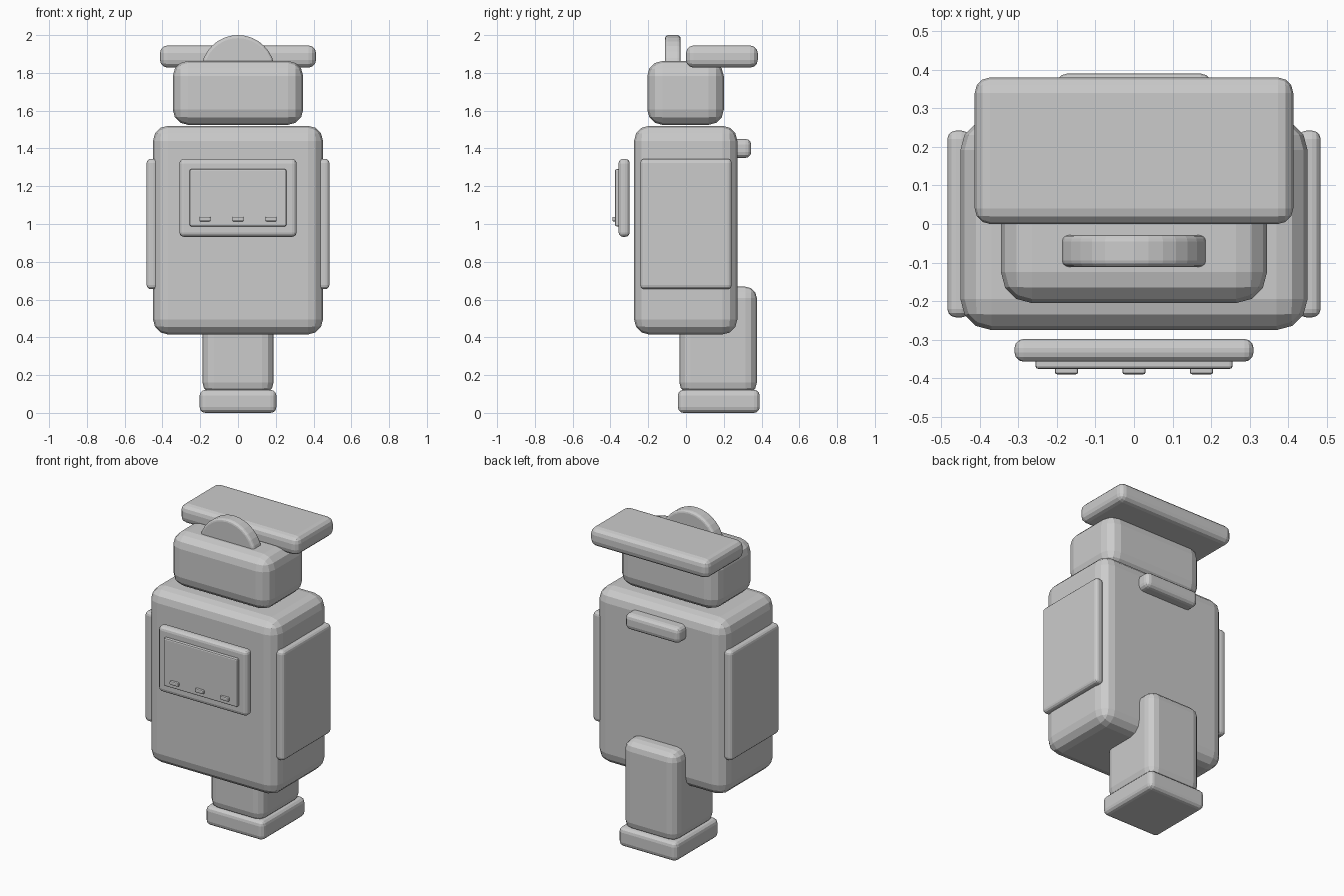
import bpy, bmesh, math
from mathutils import Matrix, Vector

if "Cube" in bpy.data.objects:
    bpy.data.objects.remove(bpy.data.objects["Cube"])

# one plain colour for the whole robot
grey = bpy.data.materials.new("plain grey")
grey.diffuse_color = (0.6, 0.6, 0.6, 1)
grey.use_nodes = True
grey.node_tree.nodes["Principled BSDF"].inputs["Base Color"].default_value = grey.diffuse_color


def finish(name, bm, bevel, segments):
    mesh = bpy.data.meshes.new(name)
    bmesh.ops.recalc_face_normals(bm, faces=bm.faces)
    bm.to_mesh(mesh)
    bm.free()
    mesh.materials.append(grey)
    obj = bpy.data.objects.new(name, mesh)
    bpy.context.collection.objects.link(obj)
    mod = obj.modifiers.new("rounded edges", 'BEVEL')
    mod.width = bevel
    mod.segments = segments
    mod.limit_method = 'ANGLE'
    mod.angle_limit = math.radians(40)
    return obj


def box(name, x, y, z, bevel, segments=3):
    """Rounded box from (min, max) pairs."""
    lo, hi = Vector((x[0], y[0], z[0])), Vector((x[1], y[1], z[1]))
    bm = bmesh.new()
    bmesh.ops.create_cube(bm, size=1, matrix=Matrix.Translation(
        (lo + hi) / 2) @ Matrix.Diagonal((*(hi - lo), 1)))
    return finish(name, bm, bevel, segments)


# main masses
box("body", (-0.45, 0.45), (-0.275, 0.272), (0.415, 1.52), 0.08)
box("head", (-0.345, 0.345), (-0.205, 0.20), (1.525, 1.863), 0.08)
box("leg", (-0.188, 0.188), (-0.035, 0.375), (0.10, 0.668), 0.06)
box("foot", (-0.203, 0.203), (-0.043, 0.39), (0.0, 0.122), 0.03)

# flat plate behind the top of the head
box("top_plate", (-0.413, 0.413), (0.0, 0.38), (1.828, 1.945), 0.04)

# side panels
for side, name in ((-1, "left_panel"), (1, "right_panel")):
    box(name, sorted((side * 0.425, side * 0.484)), (-0.242, 0.242),
        (0.655, 1.345), 0.022)

# bar on the upper back
box("back_bar", (-0.19, 0.19), (0.20, 0.345), (1.35, 1.45), 0.03)

# chest display held in front of the body
box("display_frame", (-0.31, 0.31), (-0.357, -0.298), (0.932, 1.345), 0.024)
box("display_screen", (-0.256, 0.256), (-0.376, -0.345), (0.988, 1.29), 0.008, 2)
for i, x in enumerate((-0.175, 0, 0.175)):
    box(f"button_{i + 1}", (x - 0.03, x + 0.03), (-0.39, -0.37),
        (1.014, 1.038), 0.006, 2)

# upright disc set into the head
bm = bmesh.new()
bmesh.ops.create_cone(bm, cap_ends=True, segments=32, radius1=0.196,
                      radius2=0.196, depth=0.082,
                      matrix=Matrix.Translation((0, -0.07, 1.804))
                      @ Matrix.Rotation(math.pi / 2, 4, 'X'))
finish("head_disc", bm, 0.016, 3)
